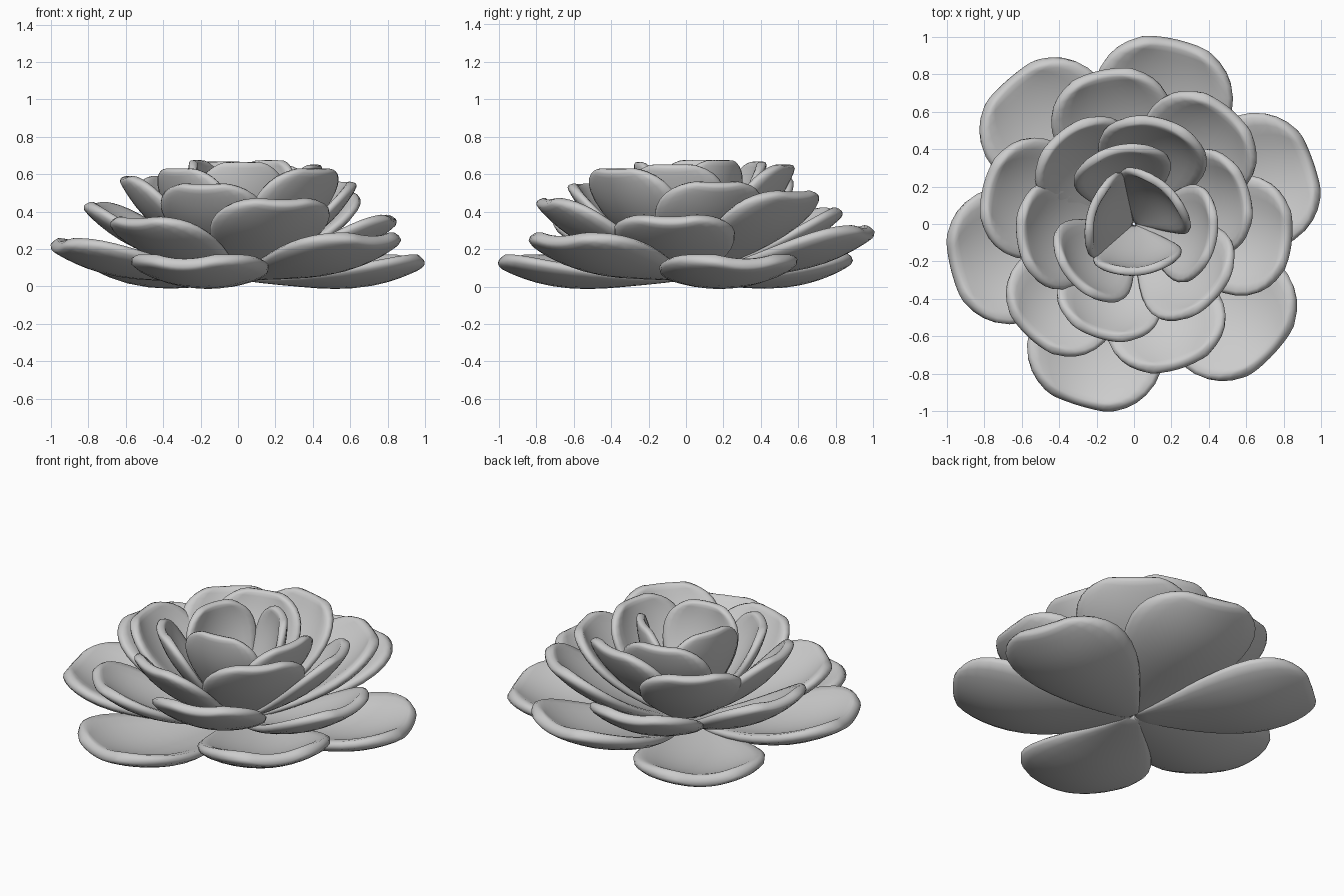
import bpy
from math import radians, hypot, atan2
from mathutils import Matrix

cube = bpy.data.objects.get("Cube")
if cube:
    bpy.data.objects.remove(cube)

mat = bpy.data.materials.new("petal grey")
mat.use_nodes = True
GREY = (0.6, 0.6, 0.6, 1)
mat.diffuse_color = GREY
mat.node_tree.nodes["Principled BSDF"].inputs["Base Color"].default_value = GREY

# Petal outline: distance along the petal and half width there
OUTLINE = [(0, .03), (.16, .13), (.36, .25), (.56, .345), (.75, .38),
           (.89, .34), (.98, .25), (1.02, .14)]
COLS = 6
ROW = COLS + 1
CUP = .11
BASE = .062


def petal_mesh():
    """Cupped teardrop sheet whose rim rises at the sides and tip."""
    verts, faces = [], []
    for t, half in OUTLINE:
        for c in range(ROW):
            u = 2 * c / COLS - 1
            tip = max(0, (t - .55) / .45)
            z = CUP * ((u * half / .38) ** 2 + tip ** 2) - .03 * t * (1 - t)
            verts.append((t - .03 * t * u * u, u * half, z))
    for r in range(len(OUTLINE) - 1):
        for c in range(COLS):
            a = r * ROW + c
            faces.append((a, a + ROW, a + ROW + 1, a + 1))
    mesh = bpy.data.meshes.new("petal")
    mesh.from_pydata(verts, [], faces)
    mesh.materials.append(mat)
    mesh.shade_smooth()
    return mesh


def add_petal(name, azimuth, reach, top):
    """Place a petal from the heart of the flower to its tip."""
    size = hypot(reach, top - BASE)
    tilt = atan2(top - BASE, reach) - CUP
    obj = bpy.data.objects.new(name, petal_mesh())
    bpy.context.collection.objects.link(obj)
    obj.matrix_world = (Matrix.Translation((0, 0, BASE))
                        @ Matrix.Rotation(radians(azimuth), 4, 'Z')
                        @ Matrix.Rotation(-tilt, 4, 'Y')
                        @ Matrix.Scale(size, 4))
    # Fleshy towards the rim, thin at the root
    group = obj.vertex_groups.new(name="flesh")
    for r, (t, half) in enumerate(OUTLINE):
        row = list(range(r * ROW, (r + 1) * ROW))
        group.add(row, min(1, .4 + .9 * t), 'REPLACE')
    solid = obj.modifiers.new("thickness", 'SOLIDIFY')
    solid.thickness = .075
    solid.offset = -1
    solid.vertex_group = group.name
    sub = obj.modifiers.new("rounding", 'SUBSURF')
    sub.levels = sub.render_levels = 1


# Rings of three petals, outside to inside: (azimuth, reach, tip height)
RINGS = {
    "ground": [(253, .97, .15), (19, .97, .15), (131, .98, .155)],
    "outer": [(194, .96, .24), (317, .97, .27), (77, .96, .31)],
    "lower_middle": [(227, .78, .36), (354, .80, .37), (102, .79, .41)],
    "upper_middle": [(166, .78, .44), (288, .76, .46), (50, .75, .50)],
    "lower_inner": [(252, .59, .54), (16, .59, .55), (129, .58, .58)],
    "upper_inner": [(188, .58, .58), (318, .54, .62), (75, .53, .64)],
    "heart": [(222, .41, .62), (350, .40, .64), (103, .38, .655)],
    "bud": [(162, .21, .66), (276, .23, .65), (47, .23, .66)],
}

for ring, petals in RINGS.items():
    for i, (azimuth, reach, top) in enumerate(petals, 1):
        add_petal(f"{ring}_petal_{i}", azimuth, reach, top)
